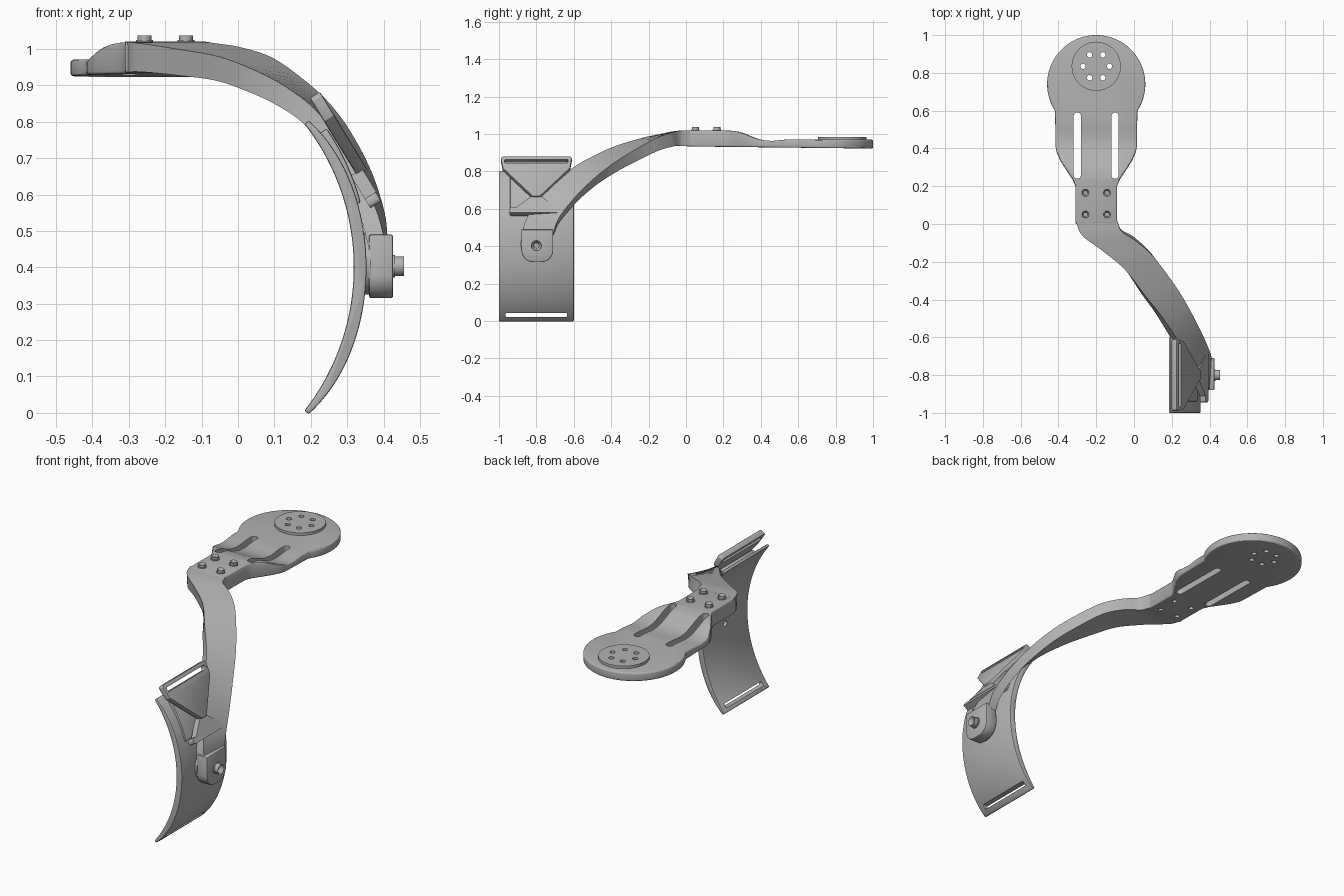
import bpy, bmesh
from math import sin, cos, radians, pi
from mathutils import Vector, Matrix

if "Cube" in bpy.data.objects:
    bpy.data.objects.remove(bpy.data.objects["Cube"])

grey = bpy.data.materials.new("plain grey")
grey.use_nodes = True
grey.diffuse_color = (0.45, 0.45, 0.45, 1)
grey.node_tree.nodes["Principled BSDF"].inputs["Base Color"].default_value = (0.45, 0.45, 0.45, 1)

# Drawing planes: columns are the u, v and depth directions
XY = Matrix.Identity(4)
XZ = Matrix(((1, 0, 0, 0), (0, 0, 1, 0), (0, 1, 0, 0), (0, 0, 0, 1)))
YZ = Matrix(((0, 0, 1, 0), (1, 0, 0, 0), (0, 1, 0, 0), (0, 0, 0, 1)))


def arc(cx, cy, r, a0, a1, n=16):
    angles = [radians(a0 + (a1 - a0) * i / n) for i in range(n + 1)]
    return [(cx + r * cos(a), cy + r * sin(a)) for a in angles]


def circle(cx, cy, r, n=32):
    return arc(cx, cy, r, 0, 360, n)[:-1]


def rounded(u0, v0, u1, v1, r):
    return (arc(u1 - r, v1 - r, r, 0, 90, 6) + arc(u0 + r, v1 - r, r, 90, 180, 6)
            + arc(u0 + r, v0 + r, r, 180, 270, 6) + arc(u1 - r, v0 + r, r, 270, 360, 6))


def make(name, bm):
    bmesh.ops.recalc_face_normals(bm, faces=bm.faces)
    mesh = bpy.data.meshes.new(name)
    bm.to_mesh(mesh)
    bm.free()
    mesh.materials.append(grey)
    ob = bpy.data.objects.new(name, mesh)
    bpy.context.collection.objects.link(ob)
    return ob


def prism(name, pts, d0, d1, plane=XY, socket=0):
    bm = bmesh.new()
    face = bm.faces.new([bm.verts.new((u, v, d0)) for u, v in pts])
    out = bmesh.ops.extrude_face_region(bm, geom=[face])["geom"]
    for v in out:
        if isinstance(v, bmesh.types.BMVert):
            v.co.z = d1
    if socket:
        top = [f for f in out if isinstance(f, bmesh.types.BMFace)]
        bmesh.ops.inset_region(bm, faces=top, thickness=socket)
        for v in top[0].verts:
            v.co.z -= (d1 - d0) * 0.6
    bm.transform(plane)
    return make(name, bm)


def activate(ob):
    bpy.ops.object.select_all(action='DESELECT')
    ob.select_set(True)
    bpy.context.view_layer.objects.active = ob


def boolean(ob, cutters, operation='DIFFERENCE'):
    activate(ob)
    for c in cutters:
        m = ob.modifiers.new("cut", 'BOOLEAN')
        m.operation, m.solver, m.object = operation, 'EXACT', c
        bpy.ops.object.modifier_apply(modifier=m.name)


def bevel(ob, width, segments=3):
    activate(ob)
    m = ob.modifiers.new("bevel", 'BEVEL')
    m.width, m.segments, m.limit_method, m.angle_limit = width, segments, 'ANGLE', radians(40)
    bpy.ops.object.modifier_apply(modifier=m.name)


def discard(cutters):
    for c in cutters:
        bpy.data.objects.remove(c)


def smooth(*obs):
    for ob in obs:
        activate(ob)
        bpy.ops.object.shade_smooth_by_angle(angle=radians(30))


# Paddle: plan outline crossed with a stepped side profile
MID = -0.2
right = [(MID + 0.11, 0.0), (MID + 0.11, 0.2), (MID + 0.125, 0.235), (MID + 0.155, 0.28),
         (MID + 0.19, 0.335), (MID + 0.21, 0.38), (MID + 0.215, 0.41)]
left = [(2 * MID - x, y) for x, y in reversed(right)]
paddle = prism("paddle", right + arc(MID, 0.74, 0.26, -33, 213, 64) + left, 0.8, 1.2)
side = [(-0.1, 0.935), (1.1, 0.921), (1.1, 0.97), (0.54, 0.971), (0.5, 0.967), (0.46, 0.963), (0.42, 0.966),
        (0.39, 0.973), (0.35, 0.988), (0.31, 1.005), (0.28, 1.013), (0.24, 1.018), (-0.1, 1.021)]
slab = prism("slab_cutter", side, -0.8, 0.5, YZ)
boolean(paddle, [slab], 'INTERSECT')
bevel(paddle, 0.009)
raised_disc = prism("raised_disc", circle(MID, 0.835, 0.13, 64), 0.96, 0.985)

# Strap slots, disc holes and screw pockets underneath
holes = [prism("hole_cutter", circle(MID + 0.07 * cos(i * pi / 3), 0.835 + 0.07 * sin(i * pi / 3), 0.014, 20), 0.8, 1.2)
         for i in range(6)]
slots = [prism("slot_cutter", rounded(MID + s * 0.1 - 0.019, 0.24, MID + s * 0.1 + 0.019, 0.59, 0.0185), 0.8, 1.2)
         for s in (-1, 1)]
screws = [(MID + s * 0.057, y) for s in (-1, 1) for y in (0.05, 0.165)]
pockets = [prism("pocket_cutter", circle(x, y, 0.013, 16), 0.9, 0.955) for x, y in screws]
boolean(paddle, holes + slots + pockets)
boolean(raised_disc, holes)
discard(holes + slots + pockets + [slab])
for x, y in screws:
    prism("paddle_screw_washer", circle(x, y, 0.023, 24), 1.01, 1.024)
    smooth(prism("paddle_screw", circle(x, y, 0.019, 24), 1.01, 1.037, XY, 0.009))

# Arm: twisted strip lofted between two edge paths
front_edge = [(-.31, .02, 1.02), (-.275, -.06, 1.016), (-.17, -.14, 1.0), (-.05, -.24, .978), (.06, -.38, .935),
              (.14, -.48, .89), (.215, -.59, .83), (.30, -.73, .72), (.375, -.84, .57), (.405, -.88, .47)]
back_edge = [(-.09, .02, 1.02), (-.065, -.04, 1.016), (.01, -.09, 1.004), (.1, -.17, .973), (.2, -.3, .9),
             (.265, -.4, .835), (.32, -.5, .755), (.37, -.6, .655), (.403, -.68, .55), (.412, -.71, .47)]


def spline(points, steps=5):
    p = [Vector(q) for q in points]
    p = [2 * p[0] - p[1]] + p + [2 * p[-1] - p[-2]]
    out = []
    for a, b, c, d in zip(p, p[1:], p[2:], p[3:]):
        for i in range(steps):
            t = i / steps
            out.append(b + (c - a) * t / 2 + (2 * a - 5 * b + 4 * c - d) * t * t / 2
                       + (3 * b - a - 3 * c + d) * t ** 3 / 2)
    return out + [p[-2]]


L, R = spline(front_edge), spline(back_edge)
bm = bmesh.new()
rings = []
last = len(L) - 1
for i, (a, b) in enumerate(zip(L, R)):
    lo, hi = max(i - 1, 0), min(i + 1, last)
    tangent = L[hi] + R[hi] - L[lo] - R[lo]
    inward = (b - a).cross(tangent).normalized() * (0.085 - 0.037 * min(1, 1.4 * i / last))
    rings.append([bm.verts.new(v) for v in (a, b, b + inward, a + inward)])
for r, s in zip(rings, rings[1:]):
    for k in range(4):
        bm.faces.new((r[k], r[k - 1], s[k - 1], s[k]))
bm.faces.new(rings[0])
bm.faces.new(rings[-1])
arm = make("arm", bm)

# Pivot tab with its bolt
tab = prism("pivot_tab", [(-0.71, 0.49)] + arc(-0.775, 0.38, 0.065, 0, -90, 10)
            + arc(-0.815, 0.38, 0.065, -90, -180, 10) + [(-0.88, 0.49)], 0.36, 0.426, YZ)
bevel(tab, 0.006, 2)
spacer = prism("pivot_spacer", circle(-0.8, 0.41, 0.085, 40), 0.335, 0.365, YZ)
washer = prism("pivot_washer", circle(-0.8, 0.403, 0.031), 0.42, 0.432, YZ)
bolt = prism("pivot_bolt", circle(-0.8, 0.403, 0.027), 0.42, 0.456, YZ, 0.013)

# Cuff: curved shell, thinner toward its ends
inner = arc(-0.322, 0.4, 0.64, -38, 38, 48)
outer = []
for i in range(49):
    t = i / 24 - 1
    outer += arc(-0.322, 0.4, 0.675 - 0.02 * t ** 4, 38 * t, 38 * t, 1)[:1]
cuff = prism("cuff", inner + outer[::-1], -1.0, -0.6, XZ)
bevel(cuff, 0.005, 2)
cuts = [prism("cuff_slot_cutter", rounded(-0.965, 0.022, -0.635, 0.043, 0.006), 0.1, 0.4, YZ),
        prism("cuff_hole_cutter", circle(-0.8, 0.4, 0.016, 20), 0.25, 0.345, YZ)]
boolean(cuff, cuts)
discard(cuts)

# Raised pad on the outside of the cuff
pad = prism("cuff_pad", arc(-0.322, 0.4, 0.65, 15, 34, 14) + arc(-0.322, 0.4, 0.683, 34, 15, 14), -0.94, -0.65, XZ)
bevel(pad, 0.006, 2)

# Strap buckle: triangular plate with a slotted bar, tapering into a lower foot
v = Vector((-0.52, 0, 0.854)).normalized()
u = Vector((0, 1, 0))
n = u.cross(v)
tilt = Matrix((u, v, n)).transposed().to_4x4()
tilt.translation = (0.322, -0.8, 0.66)
buckle = prism("strap_buckle", [(-0.02, -0.01), (0.02, -0.01), (0.18, 0.165)] + arc(0.175, 0.225, 0.015, 0, 90, 5)
               + arc(-0.175, 0.225, 0.015, 90, 180, 5) + [(-0.18, 0.165)], 0.0, 0.033, tilt)
buckle.data.update()
bevel(buckle, 0.005, 2)
slot = prism("buckle_slot_cutter", rounded(-0.17, 0.197, 0.17, 0.22, 0.008), -0.1, 0.1, tilt)
boolean(buckle, [slot])
discard([slot])
foot = prism("buckle_foot", [(-0.02, 0.0), (-0.11, -0.075), (0.11, -0.075), (0.02, 0.0)], -0.015, 0.022, tilt)
foot_bar = prism("buckle_foot_bar", rounded(-0.145, -0.105, 0.145, -0.075, 0.012), -0.015, 0.02, tilt)

smooth(paddle, raised_disc, arm, tab, spacer, washer, bolt, cuff, pad, buckle, foot, foot_bar)
